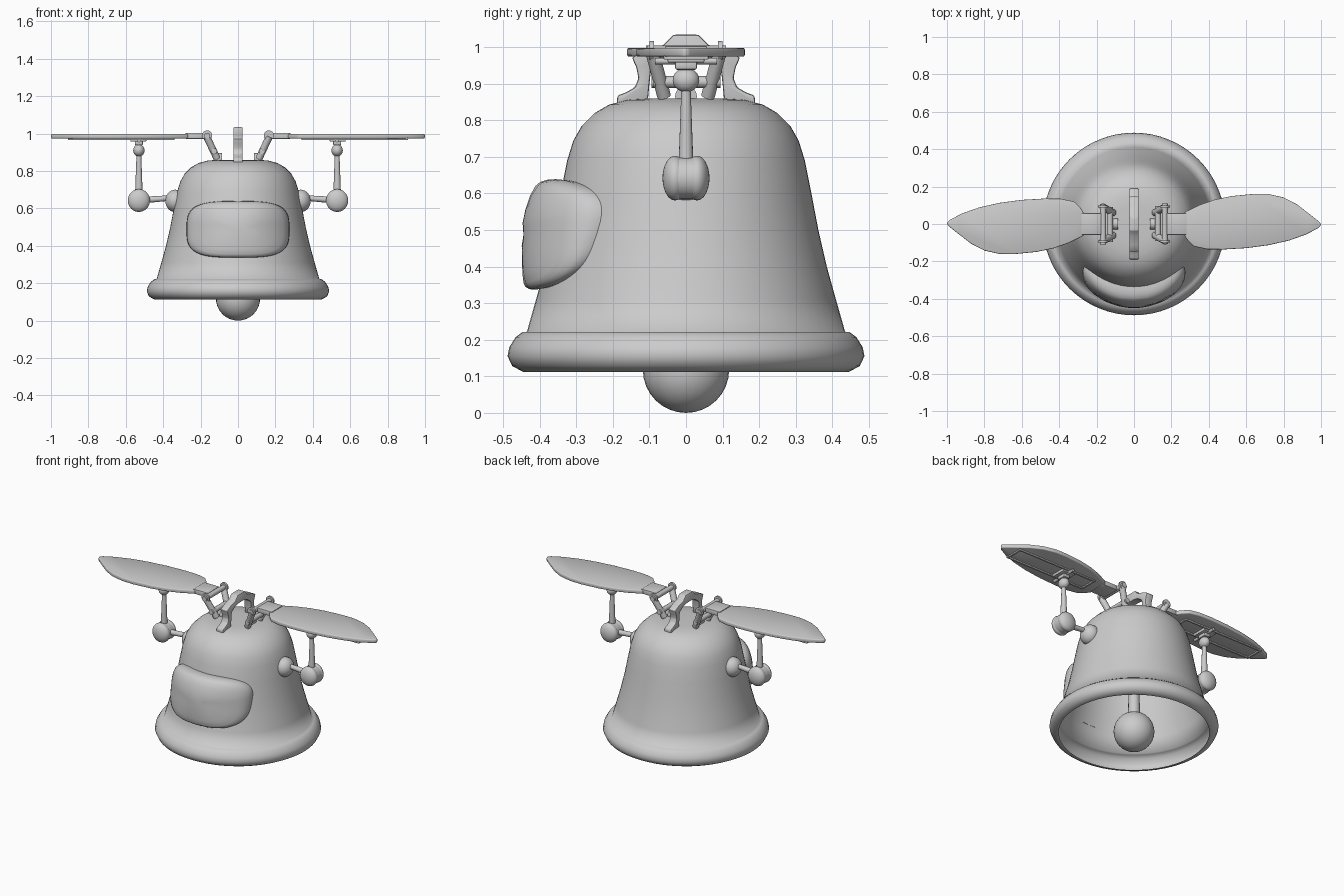
import bpy, bmesh, math
from mathutils import Vector, Matrix

if "Cube" in bpy.data.objects:
    bpy.data.objects.remove(bpy.data.objects["Cube"])

grey = bpy.data.materials.new("plain_grey")
grey.diffuse_color = (0.6, 0.6, 0.6, 1)
grey.use_nodes = True
grey.node_tree.nodes["Principled BSDF"].inputs["Base Color"].default_value = grey.diffuse_color

def finish(name, bm, bevel=0, angle=35):
    bmesh.ops.recalc_face_normals(bm, faces=bm.faces)
    me = bpy.data.meshes.new(name)
    bm.to_mesh(me)
    bm.free()
    ob = bpy.data.objects.new(name, me)
    bpy.context.collection.objects.link(ob)
    me.materials.append(grey)
    bpy.ops.object.select_all(action='DESELECT')
    bpy.context.view_layer.objects.active = ob
    ob.select_set(True)
    if bevel:
        m = ob.modifiers.new("bevel", 'BEVEL')
        m.width, m.segments = bevel, 2
        bpy.ops.object.modifier_apply(modifier="bevel")
    bpy.ops.object.shade_smooth_by_angle(angle=math.radians(angle))
    return ob

def lathe(name, pts, seg=64, angle=40):
    bm = bmesh.new()
    vs = [bm.verts.new((r, 0, z)) for r, z in pts]
    es = [bm.edges.new(p) for p in zip(vs, vs[1:])]
    bmesh.ops.spin(bm, geom=vs + es, axis=(0, 0, 1), cent=(0, 0, 0),
                   angle=2 * math.pi, steps=seg)
    bmesh.ops.remove_doubles(bm, verts=bm.verts, dist=1e-4)
    return finish(name, bm, angle=angle)

def ball(name, c, r, scale=(1, 1, 1)):
    bm = bmesh.new()
    bmesh.ops.create_uvsphere(bm, u_segments=32, v_segments=16, radius=r,
                              matrix=Matrix.Translation(c) @ Matrix.Diagonal((*scale, 1)))
    return finish(name, bm)

def rod(name, a, b, r1, r2=None, seg=16):
    a, b = Vector(a), Vector(b)
    d = b - a
    bm = bmesh.new()
    rot = d.to_track_quat('Z', 'Y').to_matrix().to_4x4()
    bmesh.ops.create_cone(bm, cap_ends=True, segments=seg, radius1=r1,
                          radius2=r2 if r2 is not None else r1, depth=d.length,
                          matrix=Matrix.Translation((a + b) / 2) @ rot)
    return finish(name, bm)

def box(name, lo, hi, bevel=0.003):
    lo, hi = Vector(lo), Vector(hi)
    bm = bmesh.new()
    bmesh.ops.create_cube(bm, size=1, matrix=Matrix.Translation((lo + hi) / 2)
                          @ Matrix.Diagonal((*(hi - lo), 1)))
    return finish(name, bm, bevel)

def plate(name, pts, depth, bevel=0, angle=35):
    bm = bmesh.new()
    f = bm.faces.new([bm.verts.new(p) for p in pts])
    new = bmesh.ops.extrude_face_region(bm, geom=[f])
    bmesh.ops.translate(bm, vec=depth,
                        verts=[v for v in new['geom'] if isinstance(v, bmesh.types.BMVert)])
    return finish(name, bm, bevel, angle)

# Bell: one thin open shell with a rolled lip
wall = [(.435, .222), (.41, .31), (.385, .40), (.362, .50), (.343, .60), (.325, .69),
        (.308, .745), (.285, .785), (.25, .82), (.21, .843), (.16, .856), (.10, .86), (0, .86)]
lip = [(.435, .114), (.445, .112), (.475, .128), (.488, .155), (.483, .18), (.466, .207),
       (.447, .221)]
lathe("bell", lip + wall, angle=100)

# Clapper
ball("clapper", (0, 0, .118), .118)
rod("clapper_rod", (0, 0, .2), (0, 0, .855), .035, .025)

# Wrapped front visor, pillowed out from the bell wall
def bell_radius(z):
    for (r0, z0), (r1, z1) in zip(wall, wall[1:]):
        if z <= z1:
            return r0 + (r1 - r0) * (z - z0) / (z1 - z0)
    return .1

bm = bmesh.new()
N, rings = 64, []
for s, h in [(.985, 0), (1, .02), (.99, .04), (.95, .056), (.88, .066),
             (.7, .075), (.45, .08), (.2, .083)]:
    ring = []
    for i in range(N):
        t = 2 * math.pi * i / N
        c, n = math.cos(t), math.sin(t)
        x = .275 * s * math.copysign(abs(c) ** .57, c)
        z = .488 + .151 * s * math.copysign(abs(n) ** .6, n)
        k = min(1.1, 1 + 2.2 * (z - .488))
        y = -math.sqrt(bell_radius(z) ** 2 - x * x) - h * k
        ring.append(bm.verts.new((x, y, z)))
    rings.append(ring)
for a, b in zip(rings, rings[1:]):
    for i in range(N):
        j = (i + 1) % N
        bm.faces.new((a[i], a[j], b[j], b[i]))
bm.faces.new(rings[-1])
finish("visor", bm, angle=60)

# Arched crown handle on top
half = [(.035, 1.034), (.062, 1.006), (.11, .992), (.148, .972), (.136, .945), (.13, .915),
        (.14, .89), (.165, .876), (.187, .868), (.19, .845), (.105, .845), (.10, .90),
        (.095, .945), (.06, .97), (.02, .978)]
outline = half + [(-y, z) for y, z in reversed(half)]
plate("crown_handle", [(-.025, y, z) for y, z in outline], (.05, 0, 0), .006)

# One wing assembly on +x, then repeated by a half turn
blade = [(.268, .062), (.35, .102), (.43, .13), (.52, .149), (.64, .161), (.72, .16), (.80, .142),
         (.87, .106), (.94, .052), (.995, .008), (1, -.006), (.985, -.022), (.92, -.056),
         (.83, -.088), (.72, -.113), (.6, -.129), (.48, -.136), (.39, -.135), (.32, -.12),
         (.285, -.085), (.268, -.06)]
wing = [
    plate("blade", [(x, y, .974) for x, y in blade], (0, 0, .024), .005, 60),
    box("blade_holder", (.175, -.058, .972), (.282, .058, 1.003), .004),
    rod("hinge_pin", (.165, -.105, .988), (.165, .11, .988), .016),
    rod("lower_hinge_pin", (.128, -.09, .905), (.128, .095, .905), .016),
    rod("hinge_hub", (.085, 0, .865), (.112, 0, .865), .03),
    # Bracket under the blade and the strut down to the elbow
    box("bracket_plate", (.49, -.05, .958), (.575, .05, .978)),
    rod("bracket_bar", (.53, -.085, .962), (.53, .085, .962), .009),
    box("bracket_neck", (.508, -.03, .938), (.552, .03, .965), .006),
    ball("strut_ball", (.53, 0, .91), .033, (.92, 1.1, 1)),
    rod("strut", (.53, 0, .66), (.53, 0, .905), .021, .012),
    rod("elbow_hub", (.53, -.03, .642), (.53, .03, .642), .057, seg=32),
    rod("shoulder_rod", (.34, 0, .657), (.53, 0, .643), .014, .018),
    ball("shoulder_socket", (.335, 0, .64), .06, (.9, 1, 1)),
]
for s in (-1, 1):
    wing += [
        rod("hinge_arm", (.168, s * .092, .985), (.112, s * .06, .866), .019),
        rod("hinge_disc", (.165, s * .088, .99), (.165, s * .1, .99), .027, seg=24),
        ball("elbow_cheek", (.53, s * .03, .642), .061, (.97, .56, 1)),
        # Raised frame on the blade's underside
        box("frame_rail", (.34, s * .055 - .006, .966), (.91, s * .055 + .006, .978), .002),
    ]
for x in (.34, .898):
    wing.append(box("frame_end", (x, -.055, .966), (x + .012, .055, .978), .002))

turn = Matrix.Rotation(math.pi, 4, 'Z')
for ob in wing:
    twin = ob.copy()
    twin.name = "left_" + ob.name
    twin.matrix_world = turn
    bpy.context.collection.objects.link(twin)
    ob.name = "right_" + ob.name
